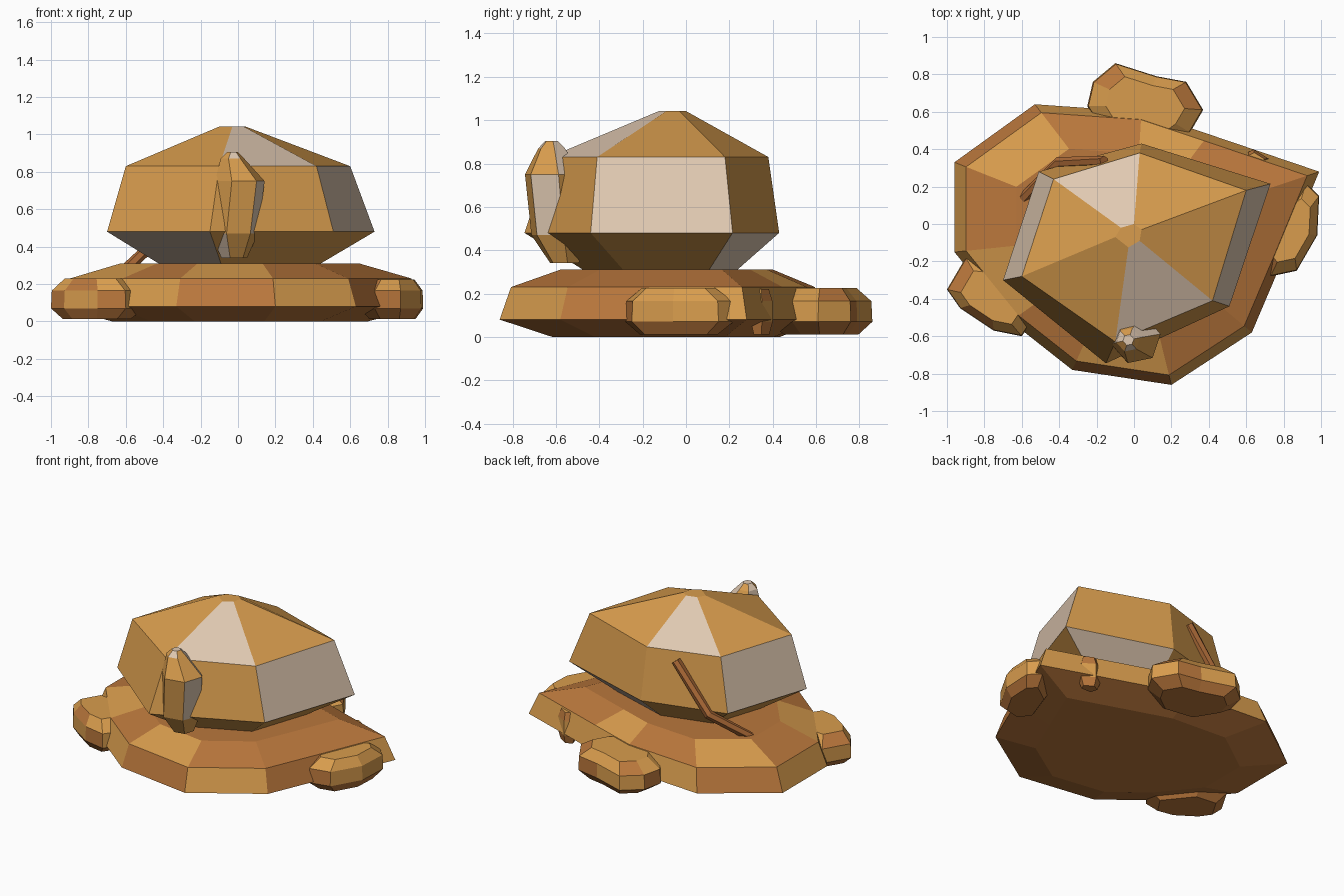
import bpy, bmesh, math
from mathutils import Vector

if "Cube" in bpy.data.objects:
    bpy.data.objects.remove(bpy.data.objects["Cube"])


def material(name, color):
    m = bpy.data.materials.new(name)
    m.diffuse_color = (*color, 1)
    m.use_nodes = True
    m.node_tree.nodes["Principled BSDF"].inputs["Base Color"].default_value = m.diffuse_color
    return m


MATS = {"t": material("tan clay", (0.69, 0.335, 0.075)),
        "b": material("brown clay", (0.49, 0.185, 0.045)),
        "p": material("pale clay", (0.74, 0.58, 0.44)),
        "s": material("stick brown", (0.43, 0.15, 0.04))}
KEYS = list(MATS)


def loft(name, rings, bands, top="t", bottom="b"):
    """Join rings of points bottom to top; bands hold one colour key per side."""
    bm = bmesh.new()
    loops = [[bm.verts.new(p) for p in r] for r in rings]
    n = len(loops[0])
    for k, (a, b) in enumerate(zip(loops, loops[1:])):
        band = bands[k]
        for i in range(n):
            j = (i + 1) % n
            f = bm.faces.new((a[i], a[j], b[j], b[i]))
            f.material_index = KEYS.index(band[i % len(band)])
    bm.faces.new(loops[0][::-1]).material_index = KEYS.index(bottom)
    bm.faces.new(loops[-1]).material_index = KEYS.index(top)
    bmesh.ops.recalc_face_normals(bm, faces=bm.faces[:])
    mesh = bpy.data.meshes.new(name)
    bm.to_mesh(mesh)
    bm.free()
    for m in MATS.values():
        mesh.materials.append(m)
    ob = bpy.data.objects.new(name, mesh)
    bpy.context.collection.objects.link(ob)
    return ob


def scaled(outline, z, s=1.0, c=(0, 0)):
    return [(c[0] + (x - c[0]) * s, c[1] + (y - c[1]) * s, z) for x, y in outline]


def polygon(c, r, n, phase=0.0):
    return [(c[0] + r * math.cos(phase + math.tau * i / n),
             c[1] + r * math.sin(phase + math.tau * i / n)) for i in range(n)]


# Flattened mound under everything
rim = [(-.53, .64), (-.96, .33), (-.96, -.15), (-.66, -.52), (-.33, -.78), (.20, -.86),
       (.63, -.58), (.80, -.18), (.99, .28), (.40, .48), (.04, .60)]
mid = (0, -.05)
loft("mound",
     [scaled(rim, 0, .70, mid), scaled(rim, .08), scaled(rim, .23, .935, mid),
      scaled(rim, .31, .655, mid)],
     ["b", "btttbtbtttt", "tbtbtbbbbtb"], top="b")

# Lumps around the mound edge
lumps = {
    "back_lump": ([(-.10, .86), (-.22, .76), (-.25, .63), (-.12, .42), (.15, .38), (.30, .49),
                   (.37, .61), (.28, .76), (.12, .79)], .225, "tbtttttbt"),
    "left_lump": ([(-.90, -.18), (-1.0, -.35), (-.93, -.45), (-.75, -.57), (-.60, -.60),
                   (-.50, -.45), (-.70, -.20)], .23, "tbtbttt"),
    "right_lump": ([(.99, .15), (.92, .22), (.75, .10), (.65, -.18), (.73, -.28), (.87, -.25),
                    (.98, -.06)], .225, "ttttbtt"),
    "pebble": ([(.64, .40), (.58, .37), (.60, .30), (.70, .30), (.72, .35)], .22, "tb"),
}
for name, (outline, h, cols) in lumps.items():
    c = (sum(p[0] for p in outline) / len(outline), sum(p[1] for p in outline) / len(outline))
    loft(name, [scaled(outline, .012, .72, c), scaled(outline, .07), scaled(outline, .165, .98, c),
                scaled(outline, h, .68, c)], ["b", cols, cols[1:] + cols[0]])

# Six-sided hut body, flaring up from a narrow foot to a domed roof
belly = [(-.70, -.30), (-.15, -.745), (.51, -.44), (.73, .215), (.04, .43), (-.51, .28)]
eaves = [(-.60, -.28), (-.10, -.63), (.42, -.41), (.60, .18), (.03, .38), (-.43, .24)]
crown = [(-.10, -.07), (-.03, -.125), (.03, -.09), (.04, -.03), (.0, .0), (-.07, -.02)]
loft("hut_body",
     [scaled(belly, .29, .56, (0, -.06)), scaled(belly, .48), scaled(eaves, .83),
      scaled(crown, 1.042)],
     ["ptttpt"[:3] + "ptt", "ttpttp", "tpttpt"])

# Small six-sided spout leaning on the front wall
spout = [((-.02, -.56), .07, .34), ((-.02, -.59), .13, .47), ((.01, -.615), .135, .75),
         ((-.03, -.62), .065, .87), ((-.03, -.62), .03, .905)]
loft("spout", [scaled(polygon(c, r, 6, .2), z) for c, r, z in spout],
     ["tttptt", "tttttp", "ptpttt", "ptptpt"], top="p")

# Bent stick propped against the back wall
path = [Vector(p) for p in ((-.16, .335, .77), (-.40, .33, .465), (-.61, .12, .27))]
rings = []
for i, p in enumerate(path):
    d = (path[min(i + 1, 2)] - path[max(i - 1, 0)]).normalized()
    u = d.cross(Vector((0, 0, 1))).normalized()
    v = d.cross(u)
    rings.append([p + .03 * (u * math.cos(a) + v * math.sin(a))
                  for a in (math.tau * k / 6 for k in range(6))])
loft("stick", rings, ["s", "s"], top="s", bottom="s")
